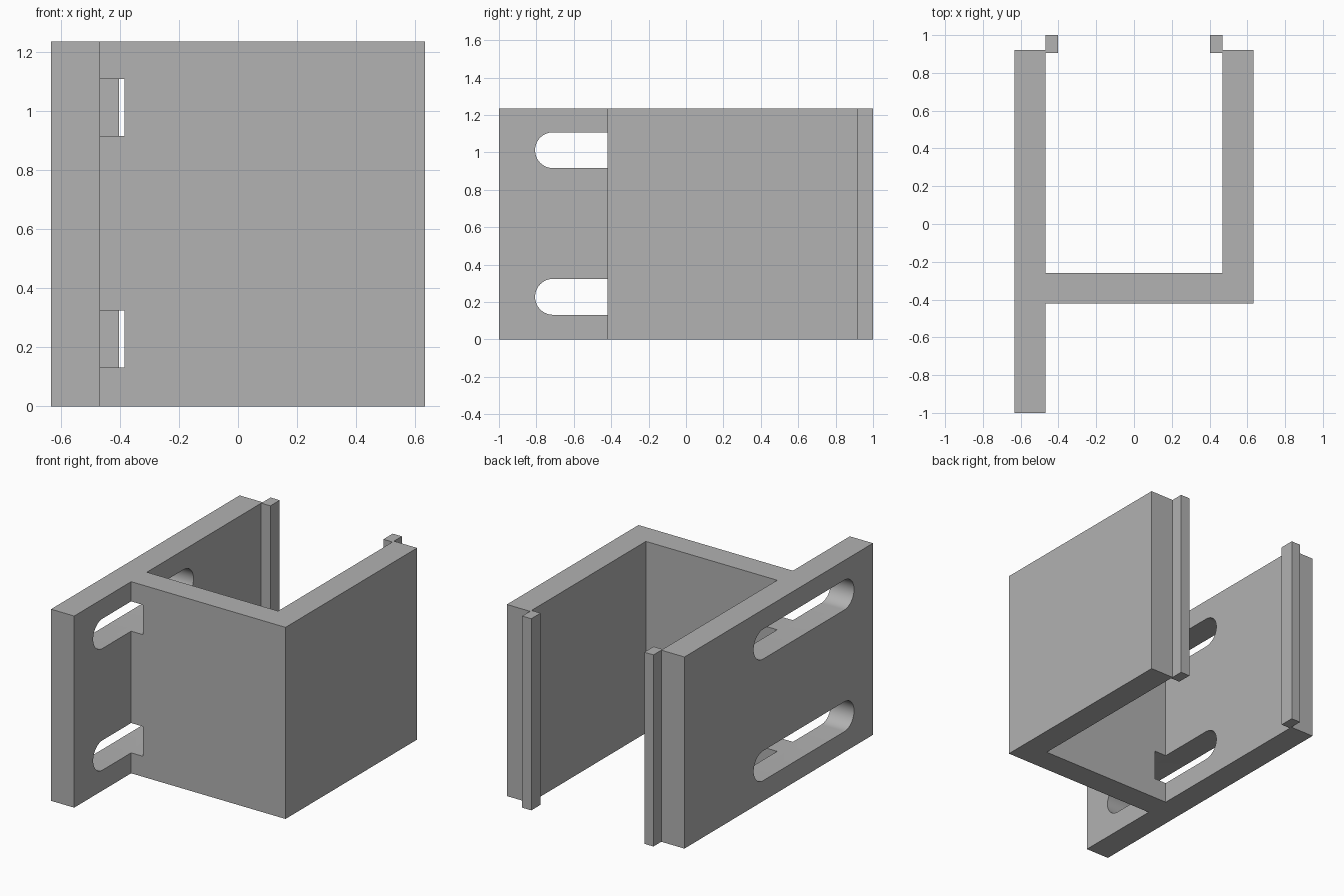
import bpy
import bmesh
from math import sin, cos, pi, radians
from mathutils import Vector

default_cube = bpy.data.objects.get("Cube")
if default_cube:
    bpy.data.objects.remove(default_cube)

HEIGHT = 1.235
OUTER, INNER = 0.633, 0.468      # side wall faces
WEB_FRONT, WEB_BACK = -0.42, -0.26
WALL_END = 0.92

grey = bpy.data.materials.new("plain grey")
grey.use_nodes = True
colour = (0.445, 0.445, 0.445, 1)
grey.diffuse_color = colour
grey.node_tree.nodes["Principled BSDF"].inputs["Base Color"].default_value = colour


def prism(name, points, direction):
    """Extrude a closed outline along a direction."""
    bm = bmesh.new()
    face = bm.faces.new([bm.verts.new(p) for p in points])
    extruded = bmesh.ops.extrude_face_region(bm, geom=[face])["geom"]
    verts = [v for v in extruded if isinstance(v, bmesh.types.BMVert)]
    bmesh.ops.translate(bm, verts=verts, vec=Vector(direction))
    bmesh.ops.recalc_face_normals(bm, faces=bm.faces)
    mesh = bpy.data.meshes.new(name)
    bm.to_mesh(mesh)
    bm.free()
    mesh.materials.append(grey)
    obj = bpy.data.objects.new(name, mesh)
    bpy.context.collection.objects.link(obj)
    return obj


def upright(name, outline):
    return prism(name, [(x, y, 0) for x, y in outline], (0, 0, HEIGHT))


def slot_cutter(name, z, y_front=-0.807, y_back=0.215, radius=0.096, steps=24):
    """Round-ended slot running along y, cut through in x."""
    points = []
    for centre, start in ((y_back - radius, -pi / 2), (y_front + radius, pi / 2)):
        for i in range(steps + 1):
            a = start + pi * i / steps
            points.append((-0.8, centre + radius * cos(a), z + radius * sin(a)))
    return prism(name, points, (0.8 - 0.385, 0, 0))


# Channel body with the long mounting flange
body = upright("channel_body", [
    (-OUTER, -1), (-INNER, -1), (-INNER, WEB_FRONT), (OUTER, WEB_FRONT),
    (OUTER, WALL_END), (INNER, WALL_END), (INNER, WEB_BACK),
    (-INNER, WEB_BACK), (-INNER, WALL_END), (-OUTER, WALL_END)])

# Two mounting slots
bpy.context.view_layer.objects.active = body
for z in (0.228, 1.012):
    cutter = slot_cutter("slot_cutter", z)
    cutter.hide_render = True
    cut = body.modifiers.new("slot", "BOOLEAN")
    cut.operation = "DIFFERENCE"
    cut.solver = "EXACT"
    cut.object = cutter
    bpy.ops.object.modifier_apply(modifier=cut.name)
    bpy.data.objects.remove(cutter)

bpy.ops.object.select_all(action="DESELECT")
body.select_set(True)
bpy.ops.object.shade_smooth_by_angle(angle=radians(30))

# Thin lip strips at the open end of each wall
for side, name in ((-1, "right_lip"), (1, "left_lip")):
    a, b = side * INNER, side * 0.403
    upright(name, [(a, 0.905), (b, 0.905), (b, 1), (a, 1)])
